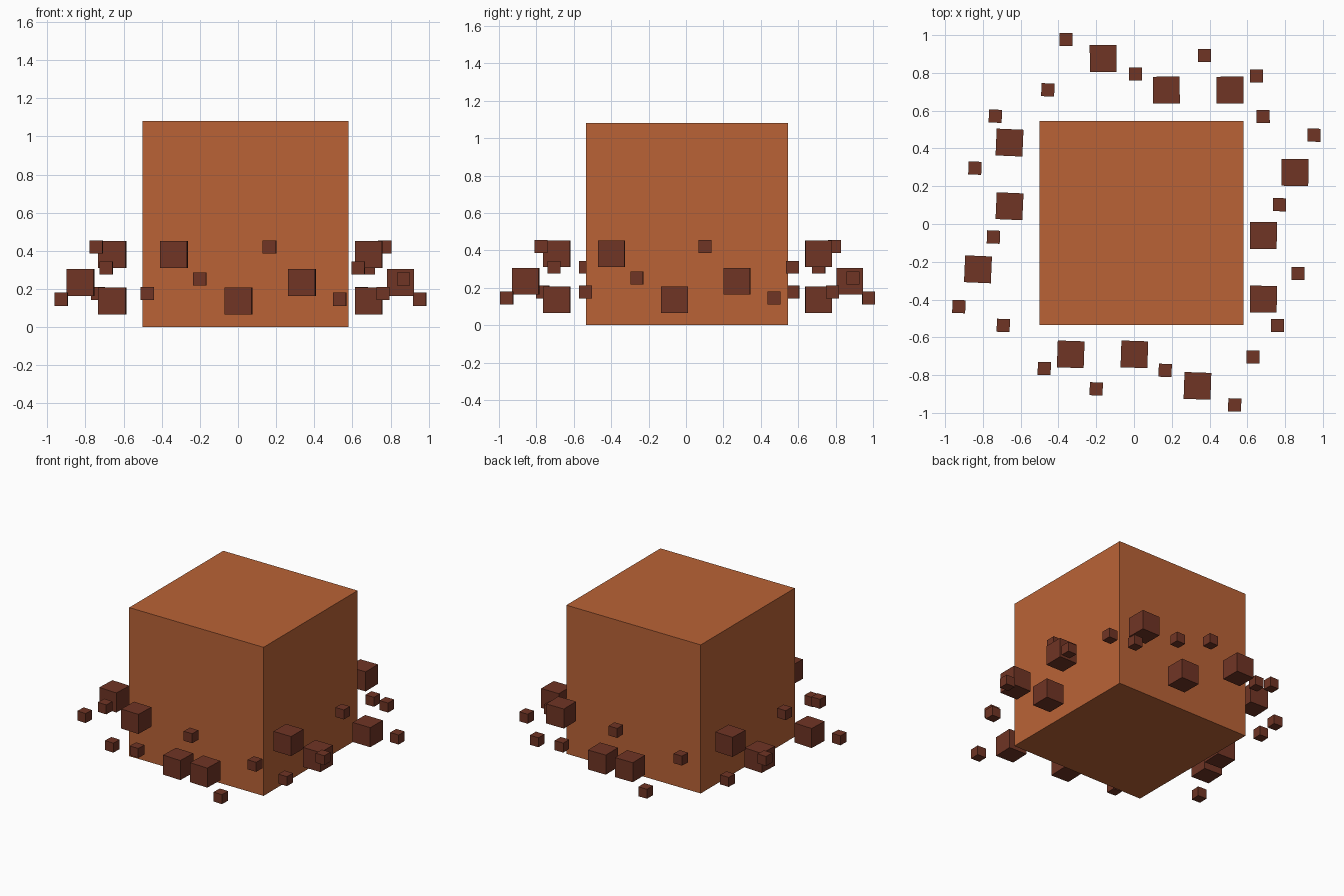
import bpy
from math import radians
from mathutils import Matrix, Vector

default = bpy.data.objects.get("Cube")
if default:
    bpy.data.objects.remove(default, do_unlink=True)


def make_material(name, colour):
    mat = bpy.data.materials.new(name)
    mat.use_nodes = True
    mat.diffuse_color = (*colour, 1)
    mat.node_tree.nodes["Principled BSDF"].inputs["Base Color"].default_value = (*colour, 1)
    return mat


def make_cube(name, centre, size, mat, yaw=0):
    bpy.ops.mesh.primitive_cube_add(size=size, location=centre, rotation=(0, 0, yaw))
    cube = bpy.context.object
    cube.name = name
    cube.data.materials.append(mat)
    return cube


orange = make_material("orange_clay", (0.49, 0.124, 0.037))
brown = make_material("dark_brown", (0.162, 0.035, 0.018))

# Large central block
make_cube("main_block", (0.04, 0.005, 0.54), 1.08, orange)

# One side's cluster of floating fragments, laid out for the front
LARGE, SMALL = 0.142, 0.069
cluster = [
    (-0.335, -0.69, 0.382, LARGE),
    (0.002, -0.69, 0.137, LARGE),
    (0.336, -0.857, 0.235, LARGE),
    (-0.475, -0.765, 0.177, SMALL),
    (-0.2, -0.873, 0.253, SMALL),
    (0.165, -0.775, 0.42, SMALL),
    (0.533, -0.958, 0.146, SMALL),
]

# Each side: shift after the quarter turn, slight yaw, lone corner fragment
sides = {
    "front": ((0, 0), -2, (-0.692, -0.537)),
    "left": ((-0.005, -0.063), -0.5, (0.63, -0.705)),
    "back": ((0.173, 0.019), 0.5, (0.684, 0.57)),
    "right": ((0.031, 0.096), -2.5, (-0.456, 0.71)),
}
for turn, (side, (shift, yaw, corner)) in enumerate(sides.items()):
    spin = Matrix.Rotation(radians(90 * turn), 3, "Z")
    for x, y, z, size in cluster:
        centre = spin @ Vector((x, y, z)) + Vector((*shift, 0))
        kind = "large" if size == LARGE else "small"
        make_cube(f"{side}_{kind}_fragment", centre, size, brown, radians(yaw))
    make_cube(f"{side}_corner_fragment", (*corner, 0.31), SMALL, brown, radians(yaw))
